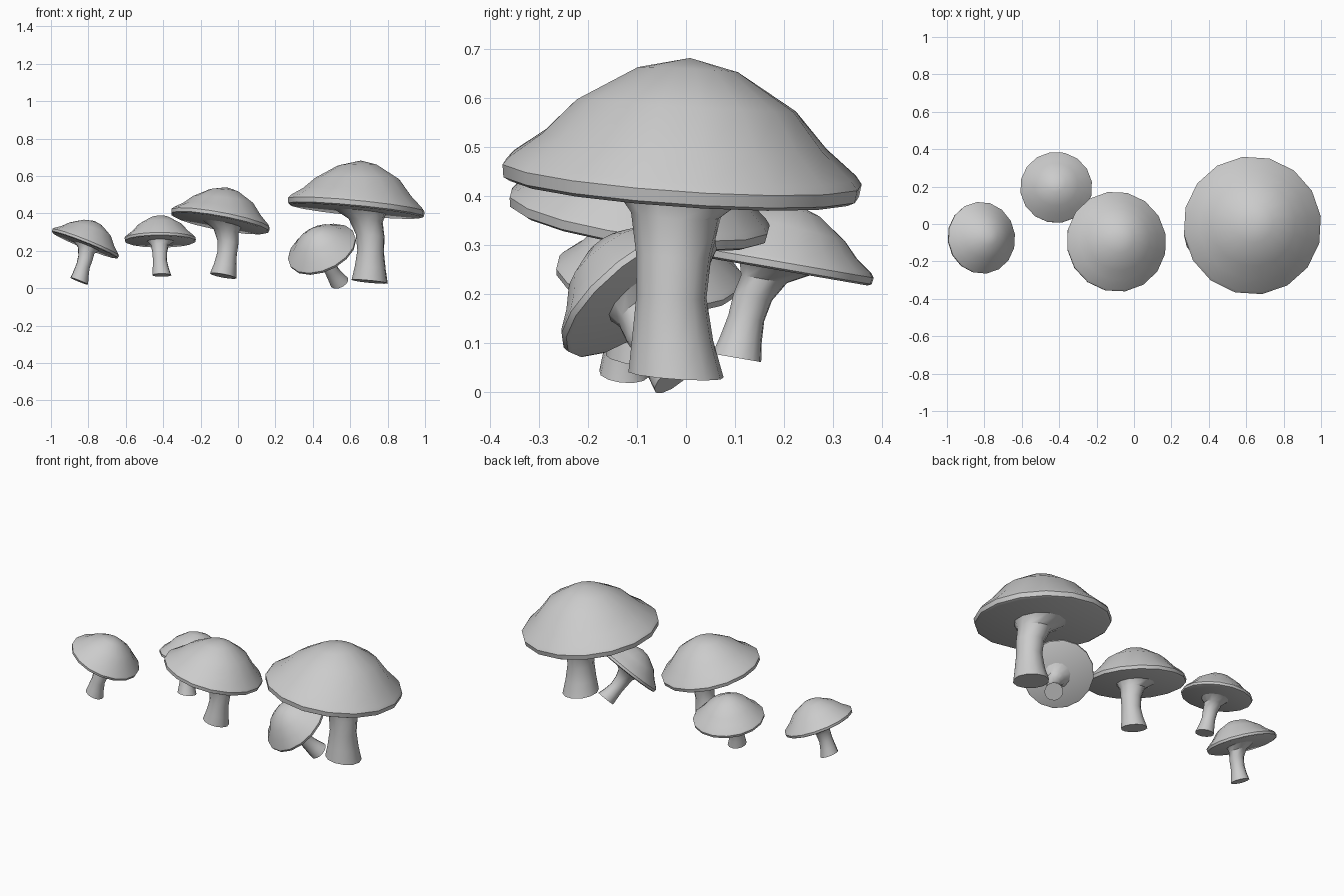
import bpy, bmesh, math
from mathutils import Vector, Matrix

if "Cube" in bpy.data.objects:
    bpy.data.objects.remove(bpy.data.objects["Cube"])

# Unit mushroom: cap rim centred at the origin with radius 1, cap axis along +z.
# Rings are (x, y, z, radius, slope): slope tips the ring slightly along x.
CAP = [(0, 0, -0.01, 0.95, 0), (0, 0, 0.01, 0.99, 0), (0, 0, 0.08, 1.0, 0),
       (0, 0, 0.125, 0.965, 0), (0, 0, 0.265, 0.79, 0.02),
       (-0.02, 0, 0.46, 0.61, 0.08), (-0.04, 0, 0.655, 0.28, 0.12)]
STEM = [(0.30, 0, -1.0, 0.265, 0), (0.285, -0.03, -0.80, 0.225, 0),
        (0.265, -0.05, -0.57, 0.195, 0), (0.235, -0.05, -0.34, 0.21, 0),
        (0.15, -0.04, -0.13, 0.25, 0), (0.06, 0, -0.01, 0.38, 0)]


def lathe(name, rings, sides, apex, matrix):
    """Stack rings into a closed skin, ending in a point or a flat lid."""
    bm = bmesh.new()
    loops = []
    for cx, cy, cz, r, slope in rings:
        loop = []
        for i in range(sides):
            a = 2 * math.pi * i / sides
            dx, dy = r * math.cos(a), r * math.sin(a)
            loop.append(bm.verts.new((cx + dx, cy + dy, cz + slope * dx)))
        loops.append(loop)
    for low, high in zip(loops, loops[1:]):
        for i in range(sides):
            j = (i + 1) % sides
            bm.faces.new((low[i], low[j], high[j], high[i]))
    bm.faces.new(loops[0][::-1])
    if apex:
        tip = bm.verts.new(apex)
        for i in range(sides):
            bm.faces.new((loops[-1][i], loops[-1][(i + 1) % sides], tip))
    else:
        bm.faces.new(loops[-1])
    mesh = bpy.data.meshes.new(name)
    bm.to_mesh(mesh)
    bm.free()
    obj = bpy.data.objects.new(name, mesh)
    bpy.context.collection.objects.link(obj)
    obj.matrix_world = matrix
    bpy.ops.object.select_all(action='DESELECT')
    obj.select_set(True)
    bpy.context.view_layer.objects.active = obj
    bpy.ops.object.shade_smooth_by_angle(angle=math.radians(35))


def mushroom(name, centre, axis, foot, size):
    """Place one mushroom by cap centre, cap axis and the foot it bends to."""
    c, n = Vector(centre), Vector(axis).normalized()
    lean = Vector(foot) - c
    x = (lean - n * lean.dot(n)).normalized()
    y = n.cross(x)
    rot = Matrix((x, y, n)).transposed().to_4x4()
    m = Matrix.Translation(c) @ rot @ Matrix.Scale(size, 4)
    lathe(name + "_cap", CAP, 16, (0.0, 0.0, 0.725), m)
    lathe(name + "_stem", STEM, 12, None, m)


# The five mushrooms
mushroom("large_mushroom", (0.63, -0.01, 0.415), (0.096, 0.068, 0.993), (0.705, -0.02, 0.04), 0.371)
mushroom("medium_mushroom", (-0.0975, -0.0975, 0.348), (0.181, 0.136, 0.974), (-0.083, -0.095, 0.07), 0.271)
mushroom("left_mushroom", (-0.82, -0.075, 0.23), (0.37, 0.08, 0.925), (-0.845, -0.13, 0.035), 0.193)
mushroom("back_mushroom", (-0.416, 0.193, 0.25), (0.0, 0.17, 0.985), (-0.407, 0.103, 0.06), 0.193)
mushroom("tilted_mushroom", (0.453, -0.09, 0.2), (-0.35, -0.585, 0.73), (0.546, -0.025, 0.025), 0.193)
